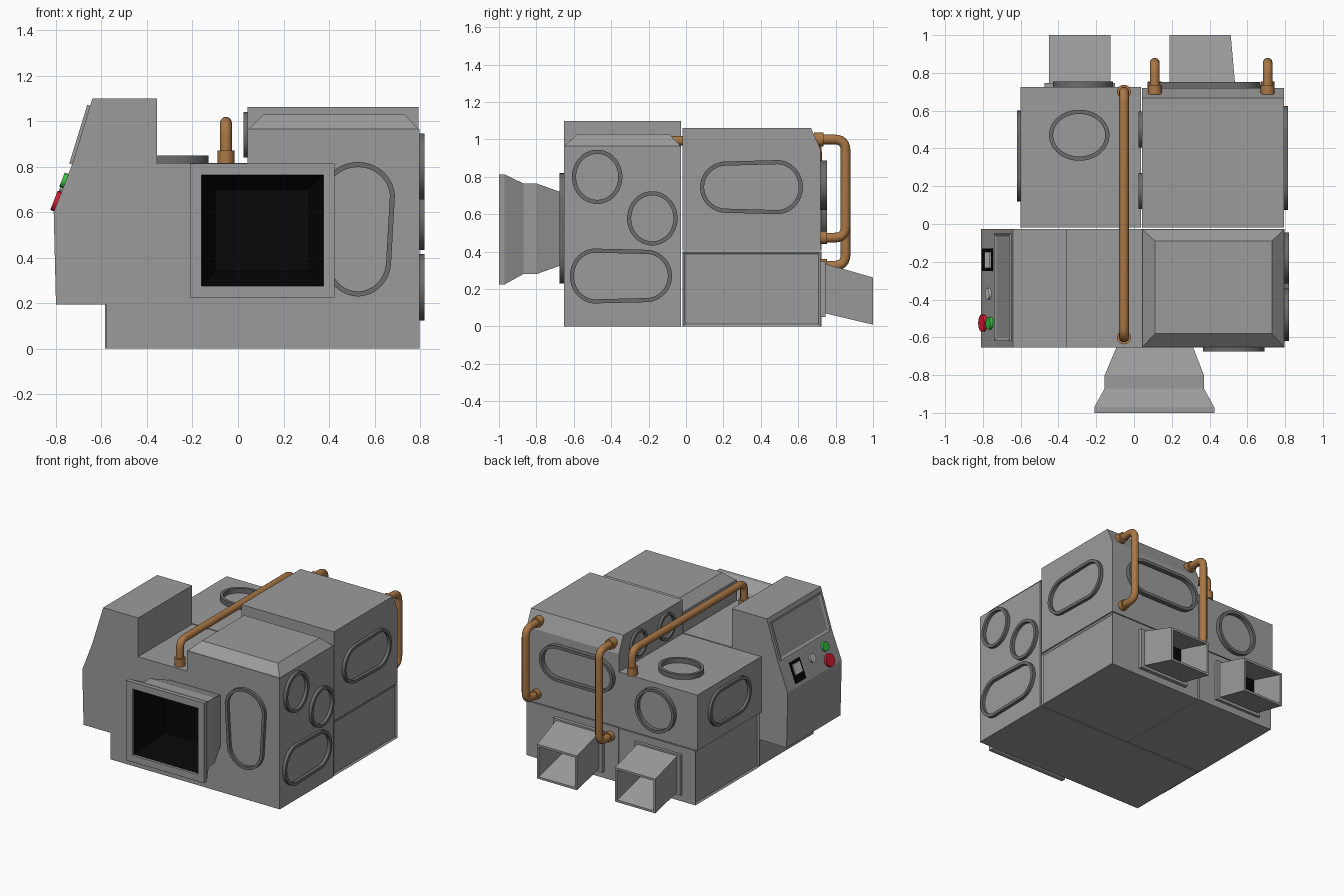
import bpy, bmesh, math
from mathutils import Vector, Matrix

if "Cube" in bpy.data.objects:
    bpy.data.objects.remove(bpy.data.objects["Cube"])


def material(name, rgb):
    m = bpy.data.materials.new(name)
    m.diffuse_color = (*rgb, 1)
    m.use_nodes = True
    m.node_tree.nodes["Principled BSDF"].inputs["Base Color"].default_value = m.diffuse_color
    return m


STEEL = material("steel", (0.33, 0.33, 0.33))
DARK = material("dark_steel", (0.15, 0.15, 0.15))
LIGHT = material("light_grey", (0.6, 0.6, 0.6))
COPPER = material("copper", (0.40, 0.185, 0.06))
BLACK = material("black", (0.002, 0.002, 0.002))
RED = material("red", (0.75, 0.01, 0.035))
GREEN = material("green", (0.04, 0.55, 0.06))


def finish(name, bm, mat=STEEL, matrix=None, smooth=False):
    bmesh.ops.recalc_face_normals(bm, faces=bm.faces)
    me = bpy.data.meshes.new(name)
    bm.to_mesh(me)
    bm.free()
    ob = bpy.data.objects.new(name, me)
    bpy.context.collection.objects.link(ob)
    if matrix:
        ob.matrix_world = matrix
    me.materials.append(mat)
    if smooth:
        me.polygons.foreach_set("use_smooth", [True] * len(me.polygons))
        me.set_sharp_from_angle(angle=math.radians(35))
    return ob


def frame(loc, u, n):
    """Matrix whose local x follows u and local z follows the surface normal n."""
    u, n = Vector(u).normalized(), Vector(n).normalized()
    m = Matrix((u, n.cross(u), n)).transposed().to_4x4()
    m.translation = loc
    return m


def loft(name, loops, caps=True, mat=STEEL, matrix=None, smooth=False, closed=False, inset=None):
    """Skin a series of equal-length point loops; inset=(direction, width, depth) recesses a panel."""
    bm = bmesh.new()
    rows = [[bm.verts.new(p) for p in lp] for lp in loops]
    pairs = list(zip(rows, rows[1:])) + ([(rows[-1], rows[0])] if closed else [])
    for a, b in pairs:
        for i in range(len(a)):
            j = (i + 1) % len(a)
            bm.faces.new((a[i], a[j], b[j], b[i]))
    if caps and not closed:
        bm.faces.new(rows[0])
        bm.faces.new(rows[-1])
    if inset:
        bmesh.ops.recalc_face_normals(bm, faces=bm.faces)
        fs = [f for f in bm.faces if f.normal.dot(Vector(inset[0])) > 0.95]
        bmesh.ops.inset_individual(bm, faces=fs, thickness=inset[1], depth=-inset[2])
    return finish(name, bm, mat, matrix, smooth)


def rect_z(z, x0, x1, y0, y1):
    return [(x0, y0, z), (x1, y0, z), (x1, y1, z), (x0, y1, z)]


def rect_y(y, x0, x1, z0, z1):
    return [(x0, y, z0), (x1, y, z0), (x1, y, z1), (x0, y, z1)]


def box(name, x, y, z, **kw):
    return loft(name, [rect_z(z[0], *x, *y), rect_z(z[1], *x, *y)], **kw)


def ring(name, loc, u, n, half_len, r_start, r_end=None, depth=0.03, straight=0.0, rim=0.022):
    """Raised hollow rim: ellipse, or stadium when straight > 0."""
    r_end = r_end or r_start

    def outline(inset, z):
        pts = []
        for i in range(48):
            a = 2 * math.pi * (i + 0.5) / 48
            c, s = math.cos(a), math.sin(a)
            r = (r_end if c > 0 else r_start) - inset
            pts.append(((half_len - straight - inset) * c + math.copysign(straight, c), r * s, z))
        return pts
    loft(name, [outline(0, -0.005), outline(0, depth), outline(rim, depth), outline(rim, -0.005)],
         mat=DARK, matrix=frame(loc, u, n), smooth=True, closed=True)


def disc(name, loc, n, r, depth, mat, u=(0, 1, 0)):
    bm = bmesh.new()
    bmesh.ops.create_cone(bm, cap_ends=True, segments=24, radius1=r, radius2=r, depth=depth)
    finish(name, bm, mat, frame(loc, u, n), True)


def pipe(name, x, path, bend=0.06):
    """Copper tube through (y, z) points with rounded corners."""
    p = [Vector((x, *q)) for q in path]
    pts = [p[0]]
    for a, b, c in zip(p, p[1:], p[2:]):
        s, e = b + (a - b).normalized() * bend, b + (c - b).normalized() * bend
        for i in range(7):
            t = i / 6
            pts.append(s * (1 - t) ** 2 + b * 2 * t * (1 - t) + e * t * t)
    pts.append(p[-1])
    cu = bpy.data.curves.new(name, "CURVE")
    cu.dimensions = "3D"
    cu.bevel_depth, cu.bevel_resolution, cu.use_fill_caps = 0.026, 4, True
    sp = cu.splines.new("POLY")
    sp.points.add(len(pts) - 1)
    for sp_pt, v in zip(sp.points, pts):
        sp_pt.co = (*v, 1)
    ob = bpy.data.objects.new(name, cu)
    bpy.context.collection.objects.link(ob)
    cu.materials.append(COPPER)


# Front body with control console: one profile extruded along y
profile = [(-.58, 0), (.797, 0), (.797, .965), (.042, .965), (.042, .815), (-.355, .815), (-.355, 1.1),
           (-.64, 1.1), (-.73, .807), (-.81, .60), (-.80, .195), (-.58, .195)]
loft("front_body", [[(x, y, z) for x, z in profile] for y in (-.653, -.026)])
loft("front_hatch_cap", [rect_z(.963, .044, .795, -.651, -.028), rect_z(1.03, .112, .73, -.58, -.09)])

# Rear blocks, lower ones with recessed side panels
box("rear_left_upper", (-.60, .038), (-.018, .725), (.406, .815))
box("rear_left_lower", (-.585, .038), (-.018, .725), (0, .40), inset=((-1, 0, 0), .018, .01))
box("rear_right_lower", (.044, .793), (-.018, .72), (0, .40), inset=((1, 0, 0), .018, .01))
side = [(-.018, .406), (.72, .406), (.72, .945), (.668, 1.062), (-.018, 1.062)]
loft("rear_right_upper", [[(x, y, z) for y, z in side] for x in (.042, .793)])

# Front intake horn and its dark throat
loft("intake_horn", [rect_y(-.645, -.09, .31, .335, .71), rect_y(-.80, -.155, .37, .28, .765),
                     rect_y(-.87, -.155, .37, .28, .765), rect_y(-.97, -.21, .425, .225, .813),
                     rect_y(-1, -.21, .425, .225, .813), rect_y(-1, -.16, .375, .275, .763),
                     rect_y(-.985, -.16, .375, .275, .763)], caps=False)
loft("intake_throat", [rect_y(-.985, -.16, .375, .275, .763), rect_y(-.87, -.13, .345, .305, .735),
                       rect_y(-.70, -.10, .315, .34, .70)], caps=False, mat=BLACK)
box("intake_back", (-.10, .315), (-.70, -.695), (.34, .70), mat=BLACK)

# Rear exhaust vents: flange, hollow horn, dark hole
for side_name, f0, f1, b0, b1, e0, e1 in (("left", -.475, -.10, -.45, -.124, -.45, -.124),
                                          ("right", .16, .56, .187, .535, .187, .512)):
    c = (e0 + e1) / 2
    box(side_name + "_vent_flange", (f0, f1), (.715, .746), (.05, .347))
    loft(side_name + "_vent", [rect_y(.745, b0, b1, .07, .335), rect_y(1, e0, e1, .01, .262),
                               rect_y(1, e0 + .016, e1 - .016, .026, .246),
                               rect_y(.752, c - .128, c + .128, .11, .307)])
    box(side_name + "_vent_hole", (c - .124, c + .124), (.748, .756), (.114, .303), mat=BLACK)

# Raised rims on every side
X, Y, Z = (1, 0, 0), (0, 1, 0), (0, 0, 1)
BACK, FRONT, LEFT = Y, (0, -1, 0), (-1, 0, 0)
ring("front_oval_rim", (.527, -.653, .525), Z, FRONT, .295, .146, .163, .022, straight=.14)
ring("right_round_rim_upper", (.797, -.475, .80), Y, X, .135, .145, depth=.023)
ring("right_round_rim_lower", (.797, -.18, .578), Y, X, .135, .145, depth=.023)
ring("right_oval_rim_front", (.797, -.348, .27), Y, X, .273, .147, .14, .023, straight=.135)
ring("right_oval_rim_rear", (.793, .35, .745), Y, X, .275, .137, .145, .023, straight=.135)
ring("left_oval_rim", (-.60, .36, .635), Y, LEFT, .24, .135, depth=.02, straight=.11)
ring("back_round_rim", (-.27, .725, .62), X, BACK, .16, .16, depth=.03)
ring("back_oval_rim", (.37, .72, .755), X, BACK, .30, .132, depth=.033, straight=.15)
ring("top_round_rim", (-.29, .47, .815), X, Z, .16, .135, depth=.035)
for i, y in enumerate((.5, .175)):
    ring(f"inner_round_rim_{i}", (.042, y, .94), Y, LEFT, .095, .10, depth=.018, rim=.018)

# Copper pipes with end collars
pipe("top_pipe", -.053, [(-.60, .80), (-.60, .993), (.70, .993), (.70, .80)])
for y in (-.60, .70):
    disc("top_pipe_collar", (-.053, y, .842), Z, .037, .06, COPPER)
for name, x, z in (("inner", .11, .325), ("outer", .708, .475)):
    pipe(name + "_rear_pipe", x, [(.69, 1.0), (.853, 1.0), (.853, z), (.71, z)])
    disc(name + "_rear_collar_top", (x, .71, 1.0), Y, .037, .05, COPPER, X)
    disc(name + "_rear_collar_bottom", (x, .735, z), Y, .035, .04, COPPER, X)

# Console screen: slab on the slanted face with recessed glass
lo, hi = Vector((-.73, 0, .807)), Vector((-.64, 0, 1.1))
d = (hi - lo).normalized()
box("console_screen", (-.285, .285), (-.135, .135), (-.01, .013), inset=((0, 0, 1), .022, .01),
    matrix=frame(lo + d * .138 + Vector((0, -.335, 0)), (0, -1, 0), (-d.z, 0, d.x)))

# Console controls on the lower slanted face
lo, hi = Vector((-.81, 0, .60)), Vector((-.73, 0, .807))
d = (hi - lo).normalized()
n = Vector((-d.z, 0, d.x))


def spot(t, y):
    return lo.lerp(hi, t) + Vector((0, y, 0))


disc("red_button", spot(.22, -.525), n, .045, .035, RED)
disc("green_button", spot(.66, -.525), n, .033, .035, GREEN)
disc("grey_button", spot(.55, -.37), n, .03, .025, LIGHT)
box("console_slot", (-.06, .06), (-.075, .075), (-.005, .004), mat=BLACK,
    matrix=frame(spot(.45, -.19), (0, -1, 0), n))
box("console_lever", (-.042, .042), (-.02, .055), (0, .012), mat=LIGHT,
    matrix=frame(spot(.45, -.19), (0, -1, 0), n))
